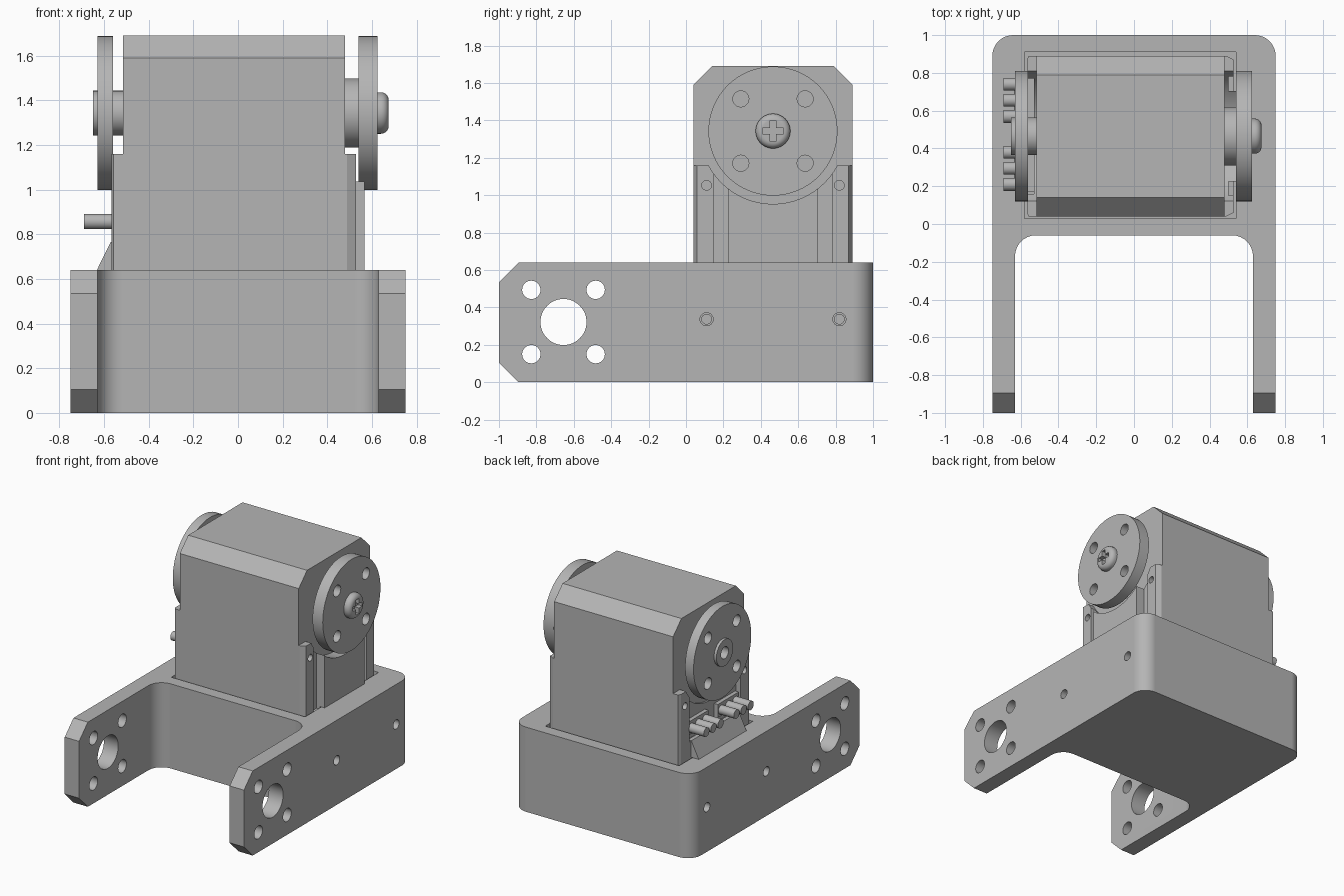
import bpy, bmesh, math
from mathutils import Vector

if "Cube" in bpy.data.objects:
    bpy.data.objects.remove(bpy.data.objects["Cube"], do_unlink=True)

GREY = (0.46, 0.46, 0.46, 1)
grey = bpy.data.materials.new("plain grey")
grey.use_nodes = True
grey.diffuse_color = GREY
grey.node_tree.nodes["Principled BSDF"].inputs["Base Color"].default_value = GREY

AXIS_Y, AXIS_Z = 0.465, 1.343      # output shaft centre
parts = []


def finish(name, bm, keep=True):
    bmesh.ops.recalc_face_normals(bm, faces=bm.faces)
    mesh = bpy.data.meshes.new(name)
    bm.to_mesh(mesh)
    bm.free()
    ob = bpy.data.objects.new(name, mesh)
    bpy.context.collection.objects.link(ob)
    if keep:
        mesh.materials.append(grey)
        parts.append(ob)
    else:
        ob.hide_render = True
    return ob


def prism(name, pts, axis, lo, hi, keep=True):
    """Extrude a 2D outline: (y, z) along x, or (x, y) along z."""
    bm = bmesh.new()
    put = (lambda p: (lo, p[0], p[1])) if axis == "x" else (lambda p: (p[0], p[1], lo))
    face = bm.faces.new([bm.verts.new(put(p)) for p in pts])
    out = bmesh.ops.extrude_face_region(bm, geom=[face])
    move = Vector((hi - lo, 0, 0)) if axis == "x" else Vector((0, 0, hi - lo))
    bmesh.ops.translate(bm, vec=move, verts=[v for v in out["geom"] if isinstance(v, bmesh.types.BMVert)])
    return finish(name, bm, keep)


def rect(a0, a1, b0, b1):
    return [(a0, b0), (a1, b0), (a1, b1), (a0, b1)]


def arc(cx, cy, r, start, end, n=8):
    return [(cx + r * math.cos(math.radians(start + (end - start) * i / n)),
             cy + r * math.sin(math.radians(start + (end - start) * i / n))) for i in range(n + 1)]


def rod(name, y, z, r, lo, hi, keep=True, n=32):
    return prism(name, arc(y, z, r, 0, 360, n)[:-1], "x", lo, hi, keep)


def cut(ob, cutters):
    for c in cutters:
        mod = ob.modifiers.new("cut", "BOOLEAN")
        mod.operation, mod.solver, mod.object = "DIFFERENCE", "EXACT", c
        bpy.context.view_layer.objects.active = ob
        bpy.ops.object.modifier_apply(modifier=mod.name)
        bpy.data.objects.remove(c, do_unlink=True)


# Bracket: U-shaped plan with rounded corners
R = 0.11
plan = [(-0.75, -1), (-0.63, -1)]
plan += arc(-0.63 + R, -0.06 - R, R, 180, 90) + arc(0.63 - R, -0.06 - R, R, 90, 0)
plan += [(0.63, -1), (0.75, -1)]
plan += arc(0.75 - R, 1 - R, R, 0, 90) + arc(-0.75 + R, 1 - R, R, 90, 180)
bracket = prism("bracket", plan, "z", 0, 0.64)

# Chamfer the arm tips
bm = bmesh.new()
bm.from_mesh(bracket.data)
tips = [e for e in bm.edges if all(v.co.y < -0.99 for v in e.verts)
        and abs(e.verts[0].co.z - e.verts[1].co.z) < 0.01]
bmesh.ops.bevel(bm, geom=tips, offset=0.105, segments=1, affect="EDGES")
bm.to_mesh(bracket.data)
bm.free()

# Servo pocket, arm holes and mounting holes
holes = [prism("pocket_cutter", rect(-0.58, 0.54, 0.03, 0.91), "z", 0.1, 0.8, False),
         rod("bearing_cutter", -0.655, 0.322, 0.123, -1, 1, False, 48)]
for y in (-0.827, -0.483):
    for z in (0.15, 0.494):
        holes.append(rod("bolt_cutter", y, z, 0.049, -1, 1, False))
for y in (0.11, 0.82):
    holes.append(rod("mount_cutter", y, 0.337, 0.035, -1, 1, False, 24))
cut(bracket, holes)

# Servo body with chamfered upper edges
prism("servo_body", [(0.04, 0.1), (0.89, 0.1), (0.89, 1.59), (0.79, 1.69), (0.14, 1.69), (0.04, 1.59)],
      "x", -0.515, 0.48)


# Side plates, scooped out round the discs, with screw lugs
def side_plate(name, inner, outer, chamfer):
    s = 1 if outer > 0 else -1
    c = outer - s * chamfer
    outline = [(inner, 0.04), (c, 0.04), (outer, 0.06), (outer, 0.87), (c, 0.89), (inner, 0.89)]
    plate = prism(name, outline, "z", 0.1, 1.16)
    cutters = [rod("scoop_cutter", AXIS_Y, AXIS_Z, 0.39, -1, 1, False, 64)]
    for y in (0.11, 0.82):
        for z in (0.337, 1.053):
            cutters.append(rod("lug_cutter", y, z, 0.026, outer - s * 0.06, outer + s * 0.1, False, 24))
    return plate, cutters


right, cutters = side_plate("left_side_plate", 0.47, 0.528, 0.04)
for y0, y1 in ((0.15, 0.225), (0.705, 0.78)):
    cutters.append(prism("groove_cutter", rect(y0, y1, 0.62, 1.3), "x", 0.5, 0.7, False))
cut(right, cutters)

left, cutters = side_plate("right_side_plate", -0.5, -0.567, 0.01)
cutters.append(prism("socket_cutter", rect(0.16, 0.77, 0.76, 1.3), "x", -0.7, -0.53, False))
cut(left, cutters)

# Raised centre pad below the driven disc
pad = prism("centre_pad", rect(0.225, 0.705, 0.64, 1.1), "x", 0.5, 0.567)
cut(pad, [rod("scoop_cutter", AXIS_Y, AXIS_Z, 0.39, -1, 1, False, 64)])

# Sloped cable cover and two rows of three pins
bm = bmesh.new()
ring = [(-0.54, 0.64), (-0.632, 0.64), (-0.57, 0.765), (-0.54, 0.765)]
ends = [[bm.verts.new((x, y, z)) for x, z in ring] for y in (0.18, 0.75)]
for end in ends:
    bm.faces.new(end)
for i in range(4):
    j = (i + 1) % 4
    bm.faces.new((ends[0][i], ends[0][j], ends[1][j], ends[1][i]))
finish("cable_cover", bm)
for group in (0.21, 0.57):
    for i in range(3):
        rod("cable_pin", group + 0.085 * i, 0.857, 0.034, -0.69, -0.5, n=24)
    prism("pin_socket", rect(group - 0.04, group + 0.21, 0.81, 0.91), "x", -0.56, -0.5)


# Discs with four bolt holes each
def disc(name, lo, hi, centre):
    ob = rod(name, AXIS_Y, AXIS_Z, 0.345, lo, hi, n=64)
    cutters = [rod("bolt_cutter", AXIS_Y + a, AXIS_Z + b, 0.043, -1, 1, False, 24)
               for a in (-0.172, 0.172) for b in (-0.172, 0.172)]
    if centre:
        cutters.append(rod("centre_cutter", AXIS_Y, AXIS_Z, centre, -1, 1, False))
    cut(ob, cutters)


disc("driven_disc", 0.54, 0.625, 0)
disc("idler_disc", -0.63, -0.56, 0.08)
rod("output_boss", AXIS_Y, AXIS_Z, 0.155, 0.47, 0.545, n=48)
boss = rod("idler_boss", AXIS_Y, AXIS_Z, 0.1, -0.65, -0.5, n=48)
cut(boss, [rod("centre_cutter", AXIS_Y, AXIS_Z, 0.045, -0.7, -0.56, False)])

# Domed screw with a cross recess
screw = rod("screw_head", AXIS_Y, AXIS_Z, 0.093, 0.615, 0.675, n=40)
bm = bmesh.new()
bm.from_mesh(screw.data)
rim = [e for e in bm.edges if all(v.co.x > 0.67 for v in e.verts)]
bmesh.ops.bevel(bm, geom=rim, offset=0.035, segments=5, profile=0.5, affect="EDGES")
bm.to_mesh(screw.data)
bm.free()
cross = []
for a, b in ((0.056, 0.016), (0.016, 0.056)):
    cross.append(prism("cross_cutter", rect(AXIS_Y - a, AXIS_Y + a, AXIS_Z - b, AXIS_Z + b), "x", 0.64, 0.7, False))
cut(screw, cross)

# Smooth curved walls, crisp flat faces
bpy.ops.object.select_all(action="DESELECT")
for ob in parts:
    ob.select_set(True)
bpy.context.view_layer.objects.active = bracket
bpy.ops.object.shade_smooth_by_angle(angle=math.radians(25))
for ob in parts:
    ob.modifiers.new("even_normals", "WEIGHTED_NORMAL").keep_sharp = True
